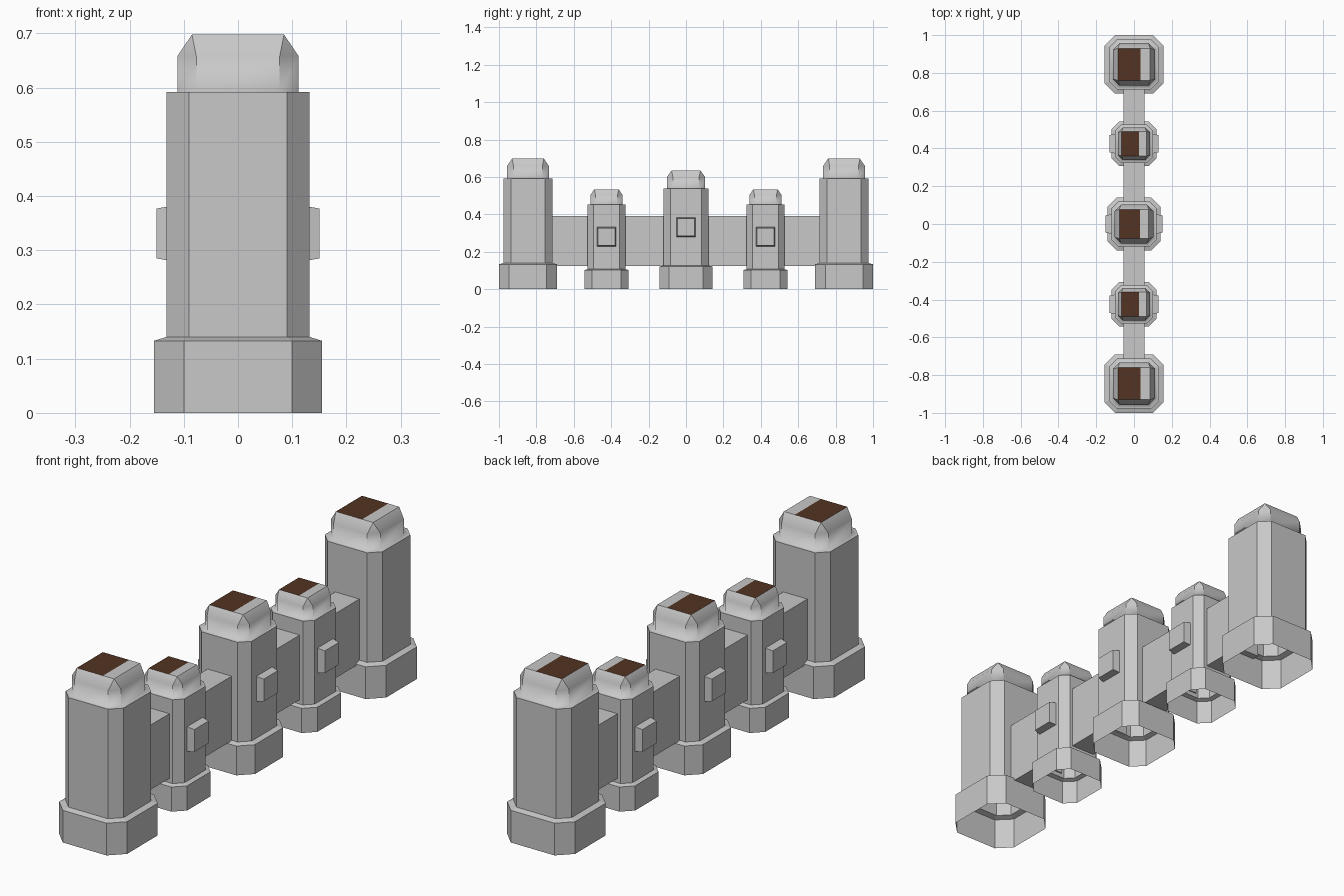
import bpy, bmesh

if "Cube" in bpy.data.objects:
    bpy.data.objects.remove(bpy.data.objects["Cube"])


def material(name, rgb):
    m = bpy.data.materials.new(name)
    m.diffuse_color = (*rgb, 1)
    m.use_nodes = True
    m.node_tree.nodes["Principled BSDF"].inputs["Base Color"].default_value = m.diffuse_color
    return m


STONE = material("grey stone", (0.58, 0.58, 0.58))
BROWN = material("brown roof", (0.085, 0.033, 0.016))


def finish(bm, name, y=0.0):
    me = bpy.data.meshes.new(name)
    bm.to_mesh(me)
    bm.free()
    me.materials.append(STONE)
    me.materials.append(BROWN)
    ob = bpy.data.objects.new(name, me)
    ob.location.y = y
    bpy.context.collection.objects.link(ob)
    return ob


def octagon(h, f):
    # square of half size h whose flat sides end at f
    return [(h, -f), (h, f), (f, h), (-f, h), (-h, f), (-h, -f), (-f, -h), (f, -h)]


# tower rings: half width, flat half width, height
RINGS = [(0.155, 0.100, 0.0), (0.155, 0.100, 0.133), (0.132, 0.090, 0.140),
         (0.132, 0.090, 0.592), (0.112, 0.077, 0.592), (0.112, 0.077, 0.658),
         (0.085, 0.085, 0.698)]


def tower(name, y, s):
    # open-bottomed shell: plinth, shaft, rounded cap
    bm = bmesh.new()
    loops = [[bm.verts.new((a * s, b * s, z * s)) for a, b in octagon(h, f)]
             for h, f, z in RINGS]
    for k in range(len(loops) - 1):
        for i in range(8):
            j = (i + 1) % 8
            face = bm.faces.new((loops[k][i], loops[k][j], loops[k + 1][j], loops[k + 1][i]))
            face.smooth = k >= 3
    top = bm.faces.new(loops[-1])
    bmesh.ops.remove_doubles(bm, verts=bm.verts[:], dist=1e-5)
    zt = RINGS[-1][2] * s
    # sharp upright corners, sharp roof rim and shaft rim
    for e in bm.edges:
        za, zb = e.verts[0].co.z, e.verts[1].co.z
        if abs(za - zb) > 0.002 or za > zt - 1e-4:
            e.smooth = False
    # roof split into a brown part and a bare strip
    split = 0.035 * s
    roof = [f for f in bm.faces if all(v.co.z > zt - 1e-4 for v in f.verts)]
    geom = roof + [e for f in roof for e in f.edges] + [v for f in roof for v in f.verts]
    bmesh.ops.bisect_plane(bm, geom=list(dict.fromkeys(geom)), dist=1e-6,
                           plane_co=(split, 0, 0), plane_no=(1, 0, 0))
    for f in bm.faces:
        if all(v.co.z > zt - 1e-4 for v in f.verts):
            f.smooth = False
            if f.calc_center_median().x < split:
                f.material_index = 1
    return finish(bm, name, y)


def box(name, x0, x1, y0, y1, z0, z1, taper=0.0):
    # block whose face at x1 is smaller by taper on each edge
    bm = bmesh.new()
    bmesh.ops.create_cube(bm, size=1)
    for v in bm.verts:
        out = v.co.x > 0
        t = taper if out else 0
        v.co = (x1 if out else x0,
                y1 - t if v.co.y > 0 else y0 + t,
                z1 - t if v.co.z > 0 else z0 + t)
    bmesh.ops.recalc_face_normals(bm, faces=bm.faces[:])
    return finish(bm, name)


# towers: name, position, scale
TOWERS = [("end_tower_front", -0.845, 1.0), ("small_tower_front", -0.425, 0.765),
          ("middle_tower", 0.0, 0.91), ("small_tower_back", 0.425, 0.765),
          ("end_tower_back", 0.845, 1.0)]
for n, y, s in TOWERS:
    tower(n, y, s)

# walls between neighbouring towers
for (_, ya, sa), (_, yb, sb) in zip(TOWERS, TOWERS[1:]):
    box("wall", -0.055, 0.055, ya + 0.125 * sa, yb - 0.125 * sb, 0.125, 0.392)

# raised blocks on both sides of the inner towers
for y, x0, x1, zc in [(-0.425, 0.098, 0.131, 0.28), (0, 0.117, 0.150, 0.331), (0.425, 0.098, 0.131, 0.28)]:
    for side in (1, -1):
        b = box("side_block", x0, x1, y - 0.052, y + 0.052, zc - 0.052, zc + 0.052, 0.006)
        if side < 0:
            for v in b.data.vertices:
                v.co.x = -v.co.x
            b.data.flip_normals()
